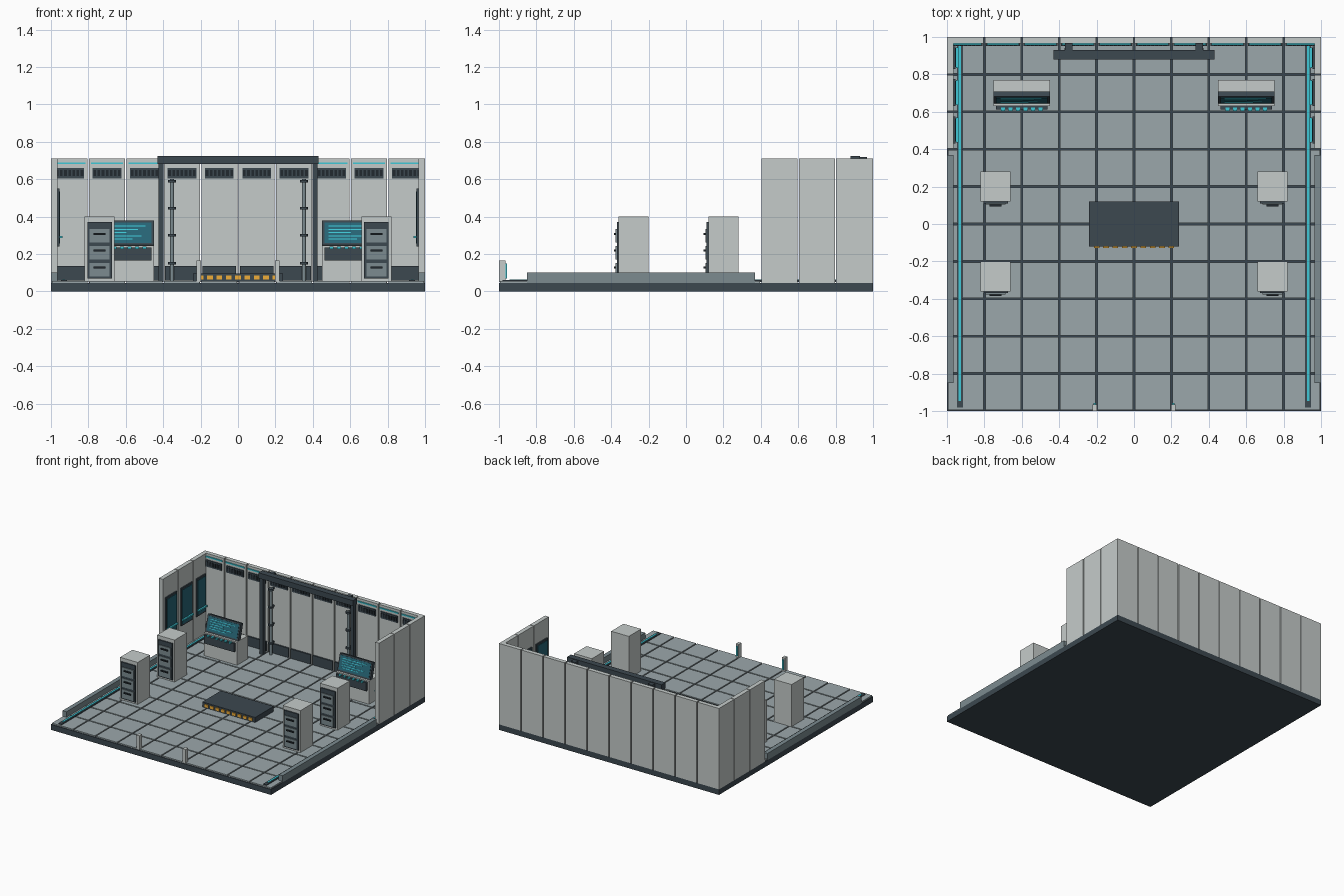
import bpy, bmesh
from math import radians
from mathutils import Matrix, Vector

if "Cube" in bpy.data.objects:
    bpy.data.objects.remove(bpy.data.objects["Cube"])

COLORS = {
    "panel": (0.56, 0.60, 0.59), "tile": (0.33, 0.39, 0.41), "dark": (0.045, 0.065, 0.08),
    "black": (0.015, 0.022, 0.028), "trim": (0.20, 0.26, 0.28), "cyan": (0.05, 0.58, 0.68),
    "glass": (0.02, 0.13, 0.18), "amber": (0.87, 0.42, 0.04),
}
MATS = {}
for n, c in COLORS.items():
    MATS[n] = bpy.data.materials.new(n)
    MATS[n].diffuse_color = (*c, 1)


def finish(name, mat, bm):
    me = bpy.data.meshes.new(name)
    bm.to_mesh(me)
    bm.free()
    ob = bpy.data.objects.new(name, me)
    me.materials.append(MATS[mat])
    bpy.context.collection.objects.link(ob)
    return ob


def boxes(name, mat, bounds, xf=None):
    """One object from boxes given as (x0, x1, y0, y1, z0, z1)."""
    bm = bmesh.new()
    for x0, x1, y0, y1, z0, z1 in bounds:
        m = Matrix.Translation(((x0 + x1) / 2, (y0 + y1) / 2, (z0 + z1) / 2)) @ \
            Matrix.Diagonal((abs(x1 - x0), abs(y1 - y0), abs(z1 - z0), 1))
        bmesh.ops.create_cube(bm, size=1, matrix=(xf or Matrix()) @ m)
    return finish(name, mat, bm)


def both(bounds):
    """Repeat boxes mirrored across x = 0."""
    return bounds + [(-b[1], -b[0], *b[2:]) for b in bounds]


def rods(name, mat, items):
    """Upright cylinders given as (x, y, z0, z1, radius)."""
    bm = bmesh.new()
    for x, y, z0, z1, r in items:
        bmesh.ops.create_cone(bm, cap_ends=True, segments=12, radius1=r, radius2=r, depth=z1 - z0,
                              matrix=Matrix.Translation((x, y, (z0 + z1) / 2)))
    return finish(name, mat, bm)


centres = [-0.9 + 0.2 * i for i in range(10)]

# Floor slab and tiles
boxes("base_slab", "dark", [(-1, 1, -1, 1, 0, 0.045)])
boxes("floor_tiles", "tile", [(max(x - 0.095, -0.995), x + 0.095, y - 0.095, y + 0.095, 0.04, 0.055)
                              for x in centres for y in centres])

# Walls
boxes("back_wall_panels", "panel", [(x - 0.096 if x > -0.85 else -1, x + 0.096 if x < 0.85 else 1,
                                     0.965, 1, 0.045, 0.71) for x in centres])
boxes("side_wall_panels", "panel", both([(0.965, 1, y - 0.097, y + 0.097 if y < 0.85 else 1, 0.045, 0.71)
                                         for y in (0.5, 0.7, 0.9)]))
boxes("wall_kick_plates", "dark", [(x - 0.09, x + 0.09, 0.953, 0.967, 0.058, 0.135) for x in centres])
boxes("wall_light_strips", "cyan", [(x - 0.085, x + 0.085, 0.957, 0.967, 0.68, 0.69) for x in centres])
boxes("wall_vents", "dark", [(x - 0.077, x + 0.077, 0.957, 0.967, 0.605, 0.66) for x in centres])
boxes("vent_slats", "black", [(x + k * 0.022 - 0.007, x + k * 0.022 + 0.007, 0.953, 0.96, 0.617, 0.648)
                              for x in centres for k in range(-3, 4)])

# Side windows with a lit sill
win = [(0.43, 0.575), (0.63, 0.775), (0.83, 0.95)]
boxes("side_window_frames", "dark", both([(0.955, 0.967, a, b, 0.24, 0.55) for a, b in win]))
boxes("side_window_glass", "glass", both([(0.951, 0.957, a + 0.01, b - 0.01, 0.255, 0.535) for a, b in win]))
boxes("side_window_lights", "cyan", both([(0.938, 0.953, a + 0.005, b - 0.005, 0.285, 0.297) for a, b in win]))

# Low side curbs and floor light channels
boxes("side_curbs", "trim", both([(0.965, 1, -0.85, 0.37, 0.045, 0.10)]))
boxes("floor_channels", "dark", both([(0.915, 0.947, -0.98, 0.96, 0.05, 0.061)]))
boxes("floor_lights", "cyan", both([(0.925, 0.938, -0.945, 0.955, 0.055, 0.065)]))

# Gate frame with pipes on the back wall
boxes("gate_header", "dark", [(-0.43, 0.43, 0.88, 0.93, 0.68, 0.725)])
boxes("gate_header_mounts", "dark", both([(0.33, 0.37, 0.92, 0.967, 0.69, 0.72)]))
boxes("gate_posts", "dark", both([(0.398, 0.426, 0.89, 0.925, 0.05, 0.685)]))
rods("gate_pipes", "trim", [(s * 0.352, 0.93, 0.05, 0.60, 0.011) for s in (-1, 1)])
rods("gate_pipe_collars", "dark", [(s * 0.352, 0.93, z - 0.007, z + 0.007, 0.021)
                                   for s in (-1, 1) for z in (0.15, 0.30, 0.445, 0.59)])
boxes("gate_pipe_brackets", "dark", both([(0.345, 0.36, 0.93, 0.967, z - 0.006, z + 0.006)
                                          for z in (0.15, 0.30, 0.445, 0.59)]))

# Consoles with tilted screens
for side, s in (("left", -1), ("right", 1)):
    cx = 0.6 * s
    boxes(side + "_console_body", "panel", [(cx - 0.15, cx + 0.15, 0.63, 0.77, 0.05, 0.245)])
    boxes(side + "_console_front", "dark", [(cx - 0.137, cx + 0.137, 0.612, 0.632, 0.165, 0.235)])
    boxes(side + "_console_keys", "cyan", [(cx + k * 0.04 - 0.01, cx + k * 0.04 + 0.01, 0.603, 0.622, 0.228, 0.24)
                                           for k in (-2.5, -1.5, -0.5, 0.5, 1.5, 2.5)])
    tilt = Matrix.Translation((cx, 0.645, 0.247)) @ Matrix.Rotation(radians(-15), 4, "X")
    boxes(side + "_screen_frame", "dark", [(-0.15, 0.15, 0, 0.03, 0, 0.137)], tilt)
    boxes(side + "_screen_glass", "glass", [(-0.138, 0.138, -0.003, 0.005, 0.012, 0.125)], tilt)
    boxes(side + "_screen_lines", "cyan", [(-0.115, -0.115 + w, -0.005, 0, z, z + 0.005) for z, w in
                                           ((0.03, 0.15), (0.048, 0.2), (0.066, 0.12), (0.084, 0.18), (0.102, 0.22))],
          tilt)

# Drawer cabinets
spots = [(s * 0.74, y) for s in (-1, 1) for y in (0.12, -0.36)]
boxes("cabinet_bodies", "panel", [(x - 0.08, x + 0.08, y, y + 0.16, 0.05, 0.40) for x, y in spots])
boxes("cabinet_fronts", "dark", [(x - 0.065, x + 0.065, y - 0.01, y + 0.005, 0.07, 0.37) for x, y in spots])
drawers = [(x, y, z) for x, y in spots for z in (0.117, 0.207, 0.297)]
boxes("cabinet_drawers", "trim", [(x - 0.053, x + 0.053, y - 0.016, y - 0.005, z - 0.036, z + 0.036)
                                  for x, y, z in drawers])
boxes("drawer_handles", "black", [(x - 0.032, x + 0.032, y - 0.026, y - 0.014, z + 0.006, z + 0.016)
                                  for x, y, z in drawers])

# Centre platform with warning lights
boxes("centre_platform", "dark", [(-0.24, 0.24, -0.12, 0.12, 0.05, 0.097)])
boxes("platform_lights", "amber", [(x * 0.05 - 0.015, x * 0.05 + 0.015, -0.128, -0.118, 0.064, 0.086)
                                   for x in range(-4, 5)])

# Entrance posts
boxes("entrance_posts", "panel", both([(0.197, 0.223, -1, -0.965, 0.05, 0.165)]))
boxes("entrance_post_lights", "cyan", both([(0.203, 0.217, -0.967, -0.957, 0.07, 0.15)]))

for m in bpy.data.materials:
    if m.users and not m.is_grease_pencil:
        m.use_nodes = True
        m.node_tree.nodes["Principled BSDF"].inputs["Base Color"].default_value = m.diffuse_color
